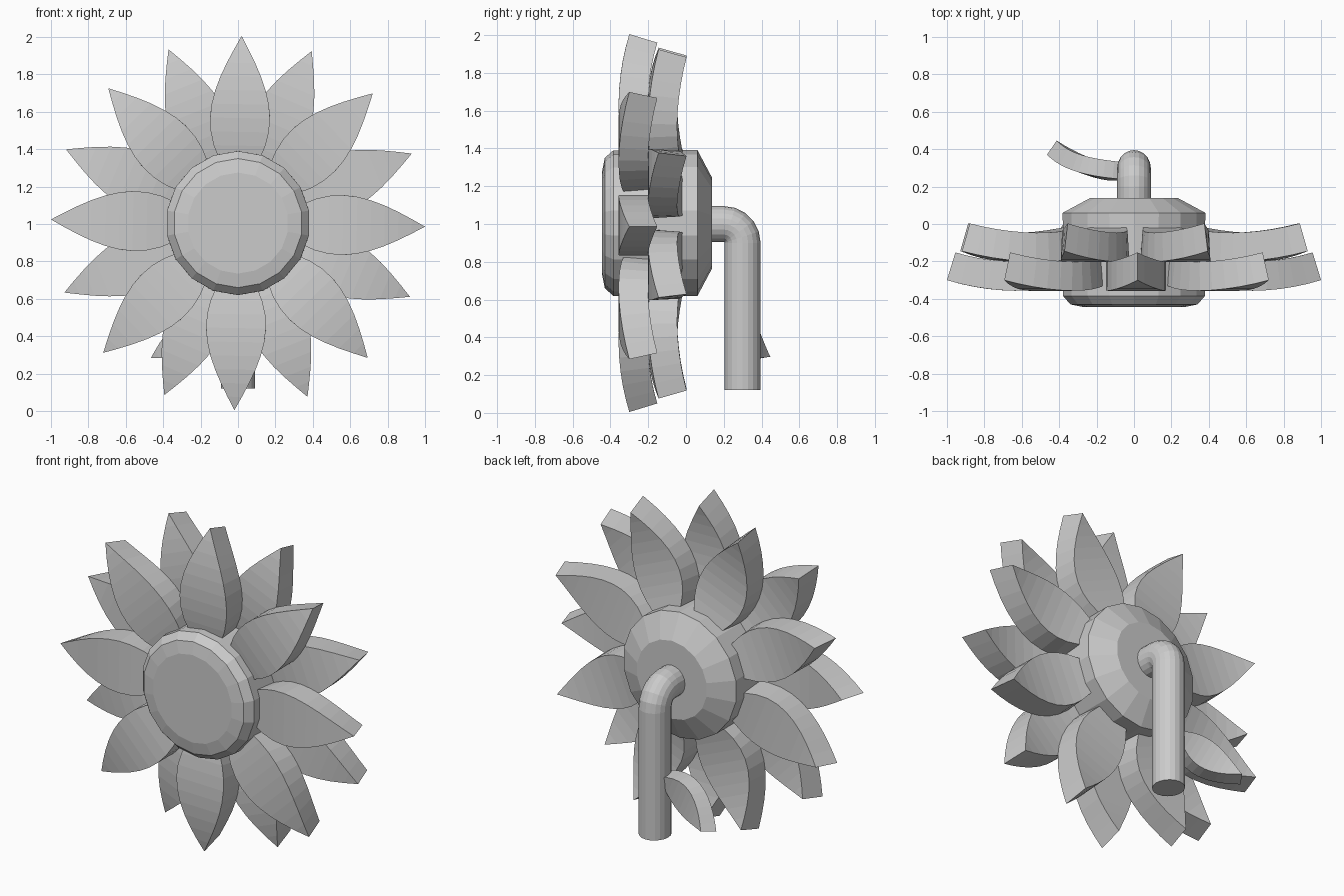
import bpy, bmesh
from math import sin, cos, pi, radians
from mathutils import Matrix, Vector

cube = bpy.data.objects.get("Cube")
if cube:
    bpy.data.objects.remove(cube, do_unlink=True)

grey = bpy.data.materials.new("plain_grey")
grey.use_nodes = True
tone = (0.6, 0.6, 0.6, 1)
grey.diffuse_color = tone
grey.node_tree.nodes["Principled BSDF"].inputs["Base Color"].default_value = tone

CENTRE = Vector((0, 0, 1.005))


def loft(name, rings, matrix=Matrix()):
    """Join closed rings of points into a capped solid."""
    bm = bmesh.new()
    loops = [[bm.verts.new(matrix @ Vector(p)) for p in ring] for ring in rings]
    n = len(loops[0])
    for a, b in zip(loops, loops[1:]):
        for i in range(n):
            j = (i + 1) % n
            bm.faces.new((a[i], a[j], b[j], b[i]))
    bm.faces.new(loops[0][::-1])
    bm.faces.new(loops[-1])
    bmesh.ops.remove_doubles(bm, verts=bm.verts, dist=0.0005)
    bmesh.ops.recalc_face_normals(bm, faces=bm.faces)
    mesh = bpy.data.meshes.new(name)
    bm.to_mesh(mesh)
    bm.free()
    mesh.materials.append(grey)
    obj = bpy.data.objects.new(name, mesh)
    bpy.context.collection.objects.link(obj)
    return obj


def petal(name, matrix, steps=11):
    """Pointed, backward-bent thick blade lying along local +x."""
    front_radius, thickness = 1.3, 0.155
    rings = []
    for i in range(steps + 1):
        t = i / steps
        half = 0.16 * sin(pi * t ** 0.85)
        bend = -0.33 + 0.627 * t
        ring = []
        for radius, side in ((front_radius, -1), (front_radius, 1),
                             (front_radius - thickness, 1), (front_radius - thickness, -1)):
            x = 0.62 + radius * sin(bend)
            y = -0.357 + front_radius - radius * cos(bend)
            ring.append((x, y, side * half))
        rings.append(ring)
    return loft(name, rings, matrix)


# Two staggered rows of eight petals
for row, start, shift in (("front", -1.1, 0), ("back", 21.8, 0.155)):
    for k in range(8):
        turn = Matrix.Rotation(-radians(start + 45 * k), 4, 'Y')
        place = Matrix.Translation(CENTRE + Vector((0, shift, 0)))
        petal(f"{row}_petal_{k + 1}", place @ turn)

# Flower centre with a bevelled front and sloping back
profile = [(0.27, -0.445), (0.345, -0.43), (0.385, -0.385), (0.387, 0.06), (0.24, 0.138)]
SIDES = 18
loft("flower_centre", [[(r * sin(2 * pi * i / SIDES), y, CENTRE.z + r * cos(2 * pi * i / SIDES))
                        for i in range(SIDES)] for r, y in profile])


# Bent stem: out of the back, round an elbow and down
def stem_ring(y, z, angle, sides=20):
    ring = []
    for i in range(sides):
        a = 2 * pi * i / sides
        out = 0.095 * cos(a)
        ring.append((0.09 * sin(a), y + out * sin(angle), z + out * cos(angle)))
    return ring


elbow = [pi / 2 * i / 5 for i in range(6)]
rings = [stem_ring(0.05, 1.0, 0)]
rings += [stem_ring(0.2 + 0.1 * sin(a), 0.9 + 0.1 * cos(a), a) for a in elbow]
rings.append(stem_ring(0.3, 0.12, pi / 2))
loft("stem", rings)

# Small leaf on the stem, drooping outwards
turn = (Matrix.Rotation(-0.33, 4, 'Z') @ Matrix.Rotation(-radians(207), 4, 'Y')
        @ Matrix.Scale(0.6, 4))
tip = turn @ Vector((1, -0.3, 0))
petal("stem_leaf", Matrix.Translation(Vector((-0.465, 0.37, 0.285)) - tip) @ turn)
